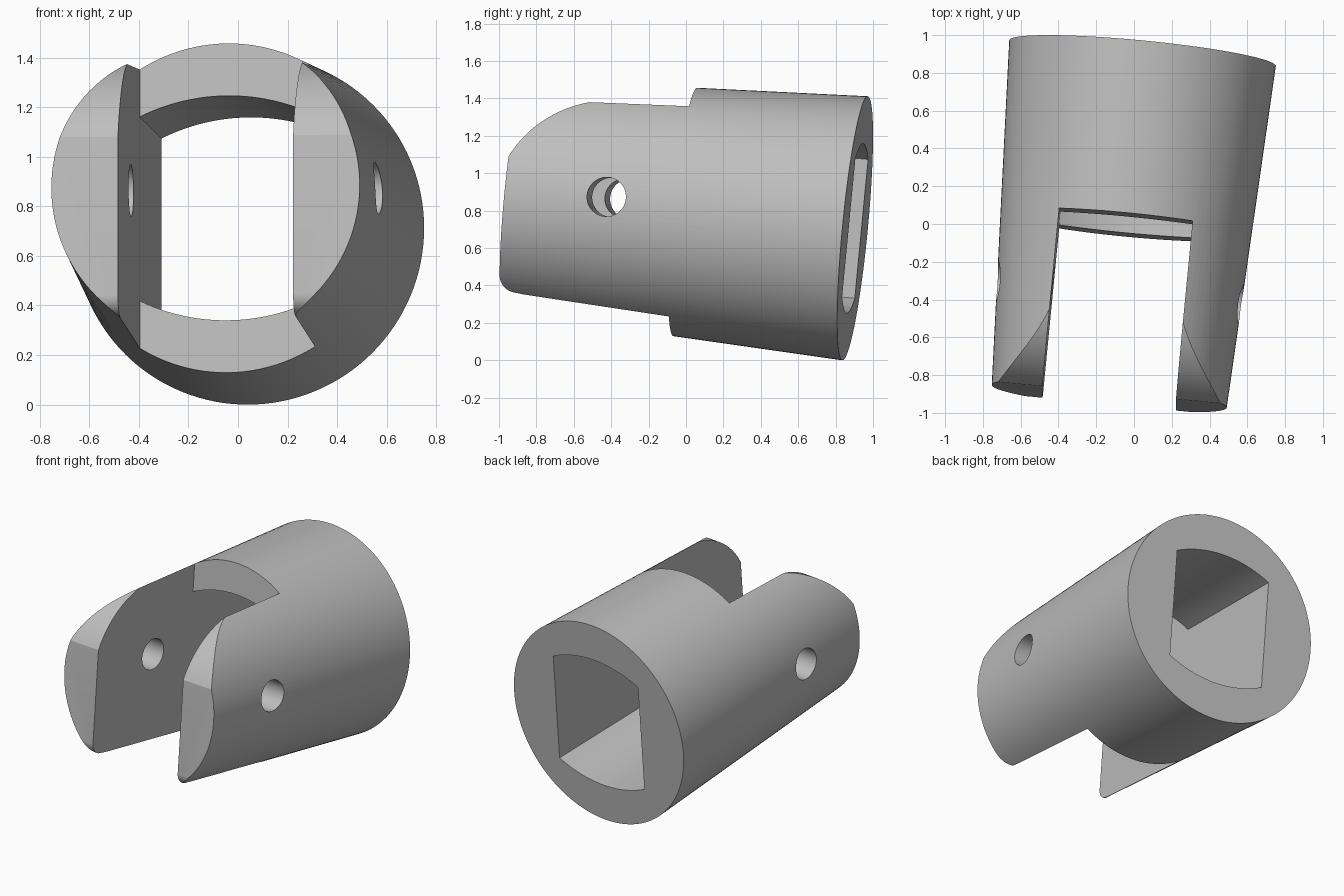
import bpy, bmesh
from math import sin, cos, pi, asin, hypot, radians
from mathutils import Matrix, Vector

if "Cube" in bpy.data.objects:
    bpy.data.objects.remove(bpy.data.objects["Cube"])

# Main sizes in the part's own frame: x across, y along the axis from the tips, z up
LENGTH, TIP_R, BACK_R = 1.833, 0.625, 0.709
SLOT_HALF, SLOT_DEPTH = 0.355, 0.917
SOCKET_MID, SOCKET_CORNER = 0.455, 0.373
PIN = Vector((0, 0.55, 0.04))
PIN_R = 0.105

grey = bpy.data.materials.new("light_grey")
grey.use_nodes = True
colour = (0.52, 0.52, 0.52, 1)
grey.diffuse_color = colour
grey.node_tree.nodes["Principled BSDF"].inputs["Base Color"].default_value = colour


def make_object(name, bm):
    bmesh.ops.recalc_face_normals(bm, faces=bm.faces)
    mesh = bpy.data.meshes.new(name)
    bm.to_mesh(mesh)
    bm.free()
    mesh.materials.append(grey)
    obj = bpy.data.objects.new(name, mesh)
    bpy.context.collection.objects.link(obj)
    return obj


def prism(name, profile, place, start, end):
    """Extrude a 2D profile; place(a, b, t) puts it in space."""
    bm = bmesh.new()
    face = bm.faces.new([bm.verts.new(place(a, b, start)) for a, b in profile])
    extruded = bmesh.ops.extrude_face_region(bm, geom=[face])["geom"]
    move = Vector(place(0, 0, end)) - Vector(place(0, 0, start))
    bmesh.ops.translate(bm, vec=move, verts=[v for v in extruded if isinstance(v, bmesh.types.BMVert)])
    return make_object(name, bm)


def tube(name, r1, r2, depth, segments, matrix):
    bm = bmesh.new()
    bmesh.ops.create_cone(bm, cap_ends=True, segments=segments, radius1=r1,
                          radius2=r2, depth=depth, matrix=matrix)
    return make_object(name, bm)


def arc_between(p, q, radius, steps=24):
    """Points from p to q on an arc bulging to the left of the path."""
    p, q = Vector(p), Vector(q)
    chord = q - p
    left = Vector((-chord.y, chord.x)).normalized()
    half = asin(chord.length / (2 * radius))
    centre = (p + q) / 2 - left * radius * cos(half)
    along = chord.normalized()
    angles = [half * (2 * i / steps - 1) for i in range(steps + 1)]
    return [tuple(centre + radius * (along * sin(t) + left * cos(t))) for t in angles]


def along_y(a, b, t):
    return (a, t, b)


def along_x(a, b, t):
    return (t, a, b)


# Tapered round body
body = tube("forked_sleeve", TIP_R, BACK_R, LENGTH, 128,
            Matrix.Translation((0, LENGTH / 2, 0)) @ Matrix.Rotation(-pi / 2, 4, "X"))

# Open slot between the two prongs
w = SLOT_HALF
slot = prism("slot_cutter", [(-w, -1), (w, -1), (w, 1), (-w, 1)], along_y, -0.2, SLOT_DEPTH)

# Socket through the back: flat sides, bowed top and bottom
sag = SOCKET_MID - SOCKET_CORNER
bow = (w * w + sag * sag) / (2 * sag)
upper = arc_between((-w, SOCKET_CORNER), (w, SOCKET_CORNER), bow)
socket = prism("socket_cutter", upper + [(-a, -b) for a, b in upper],
               along_y, SLOT_DEPTH - 0.2, LENGTH + 0.2)

# Cross pin hole
pin = tube("pin_cutter", PIN_R, PIN_R, 2, 48,
           Matrix.Translation(PIN) @ Matrix.Rotation(pi / 2, 4, "Y"))

# Large rounding above the prong tips
crown = arc_between((0, 0.205), (0.375, 0.533), 0.6)
crown_cut = prism("crown_cutter", [(-0.1, 0.05)] + crown + [(0.8, 0.65), (0.8, 1), (-0.1, 1)],
                  along_x, -1, 1)

# Small rounding below the prong tips
chin = arc_between((0.08, -0.516), (0, -0.436), 0.083, 12)
chin_cut = prism("chin_cutter", [(0.12, -0.52)] + chin + [(-0.1, -0.4), (-0.1, -0.8), (0.12, -0.8)],
                 along_x, -1, 1)

# Cut everything, then keep only the finished mesh
cutters = [slot, socket, pin, crown_cut, chin_cut]
for cutter in cutters:
    cutter.hide_render = True
    mod = body.modifiers.new(cutter.name, "BOOLEAN")
    mod.operation = "DIFFERENCE"
    mod.solver = "EXACT"
    mod.object = cutter
graph = bpy.context.evaluated_depsgraph_get()
finished = bpy.data.meshes.new_from_object(body.evaluated_get(graph))
body.modifiers.clear()
body.data = finished
for cutter in cutters:
    bpy.data.objects.remove(cutter)

# Lay the part at its slant
axis = Vector((0.097, 1, -0.096)).normalized()
up = Vector((0, -axis.z, axis.y)).normalized()
side = axis.cross(up)
frame = Matrix((side, axis, up)).transposed().to_4x4()
finished.transform(Matrix.Translation((-0.131, -0.912, 0.88)) @ frame)

bpy.ops.object.select_all(action="DESELECT")
body.select_set(True)
bpy.context.view_layer.objects.active = body
bpy.ops.object.shade_smooth_by_angle(angle=radians(25))
